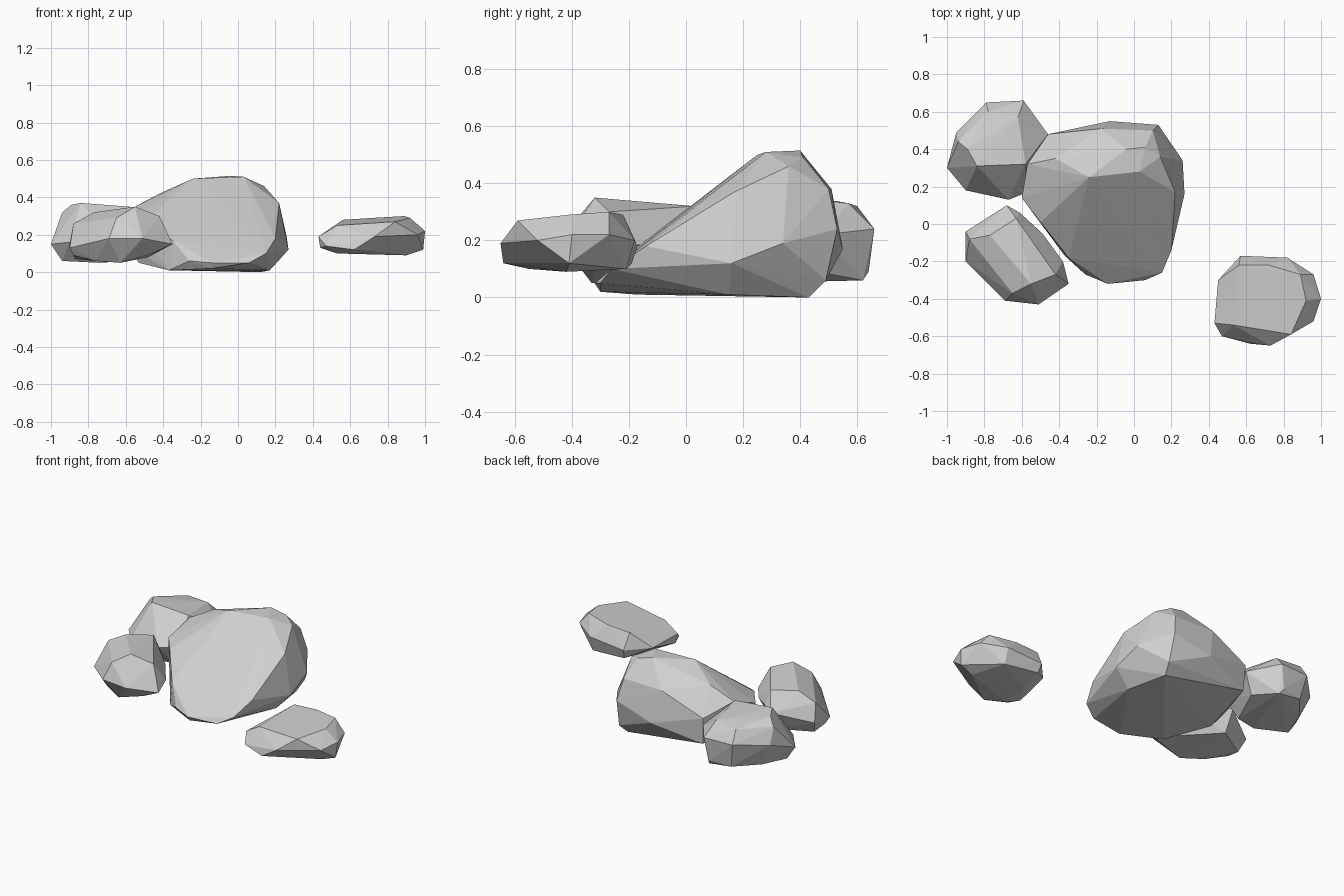
import bpy
import bmesh
from mathutils import Vector

default_cube = bpy.data.objects.get("Cube")
if default_cube:
    bpy.data.objects.remove(default_cube, do_unlink=True)

# One plain stone colour
stone = bpy.data.materials.new("grey stone")
stone.use_nodes = True
colour = (0.63, 0.63, 0.63, 1)
stone.diffuse_color = colour
shader = next(n for n in stone.node_tree.nodes if n.type == "BSDF_PRINCIPLED")
shader.inputs["Base Color"].default_value = colour


def make_rock(name, crown, waist, base):
    """Wrap a faceted stone around three rings of corners, given in hundredths."""
    bm = bmesh.new()
    for corner in crown + waist + base:
        bm.verts.new(Vector(corner) / 100)
    hull = bmesh.ops.convex_hull(bm, input=bm.verts[:])
    loose = {g for g in hull["geom_interior"] + hull["geom_unused"]
             if isinstance(g, bmesh.types.BMVert)}
    bmesh.ops.delete(bm, geom=list(loose), context="VERTS")
    bmesh.ops.recalc_face_normals(bm, faces=bm.faces[:])

    mesh = bpy.data.meshes.new(name)
    bm.to_mesh(mesh)
    bm.free()
    mesh.materials.append(stone)
    mesh.shade_flat()
    rock = bpy.data.objects.new(name, mesh)
    bpy.context.scene.collection.objects.link(rock)
    return rock


# Large boulder: long slope to the front, steep back
make_rock(
    "main_boulder",
    crown=[(-24, 25, 50), (3, 28, 51), (-4, 40, 51.5), (6, 41, 49), (14, 36, 46),
           (22, 17, 37), (10, 50, 38), (-18, 51, 38), (-42, 35, 42), (-57, 32, 34),
           (-60, 14, 27), (-50, 1, 27)],
    waist=[(27, 16, 12), (26, 34, 19), (13, 53, 24), (-13, 55, 17), (-46, 48, 26),
           (-45, 47, 9), (-59, 14, 14), (-35, -18, 17), (20, -14, 18), (15, -26, 10)],
    base=[(-26, -27, 6), (-14, -32, 5), (6, -30, 5), (17, 15, 1), (12, 43, 0),
          (14, 49, 6), (-37, -17, 1), (-53, 8, 5), (-14, -30, 2)],
)

# Stone behind the boulder on its right
make_rock(
    "back_stone",
    crown=[(-89, 40, 36), (-84, 31, 37), (-62, 57, 33), (-58, 32, 35), (-94, 44, 32),
           (-78, 60, 32)],
    waist=[(-100, 30, 15), (-95, 49, 22), (-79, 65, 24), (-59, 66, 24), (-46, 48, 22),
           (-57, 17, 20), (-67, 13, 19), (-90, 18, 16)],
    base=[(-94, 30, 6), (-88, 47, 7), (-76, 62, 8), (-62, 64, 9), (-60, 62, 6),
          (-52, 46, 9), (-62, 22, 7), (-74, 22, 5)],
)

# Stone in front of the boulder on its right
make_rock(
    "front_stone",
    crown=[(-55, -32, 35), (-42, -27, 30), (-63, 3, 32), (-77, -6, 32), (-88, -8, 26),
           (-65, -37, 29)],
    waist=[(-90, -4, 15), (-90, -20, 13), (-69, -41, 18), (-51, -43, 18),
           (-35, -32, 15), (-38, -20, 18), (-49, -5, 20), (-61, 6, 23), (-68, 10, 21)],
    base=[(-87, -8, 7), (-88, -18, 9), (-76, -26, 6), (-63, -33, 5), (-46, -32, 10),
          (-48, -18, 8), (-68, 3, 8)],
)

# Separate flat stone out on the left
make_rock(
    "outlying_stone",
    crown=[(56, -22, 28), (72, -22, 29), (89, -27, 30), (92, -41, 29), (84, -59, 27),
           (53, -54, 25)],
    waist=[(43, -53, 19), (45, -30, 18), (57, -17, 18), (82, -18, 20), (96, -27, 22),
           (100, -40, 22), (96, -52, 20), (73, -65, 19), (47, -60, 14)],
    base=[(44, -52, 13), (53, -55, 10), (62, -64, 12), (90, -42, 9), (99, -41, 12),
          (82, -21, 10), (58, -19, 12), (56, -35, 10)],
)
